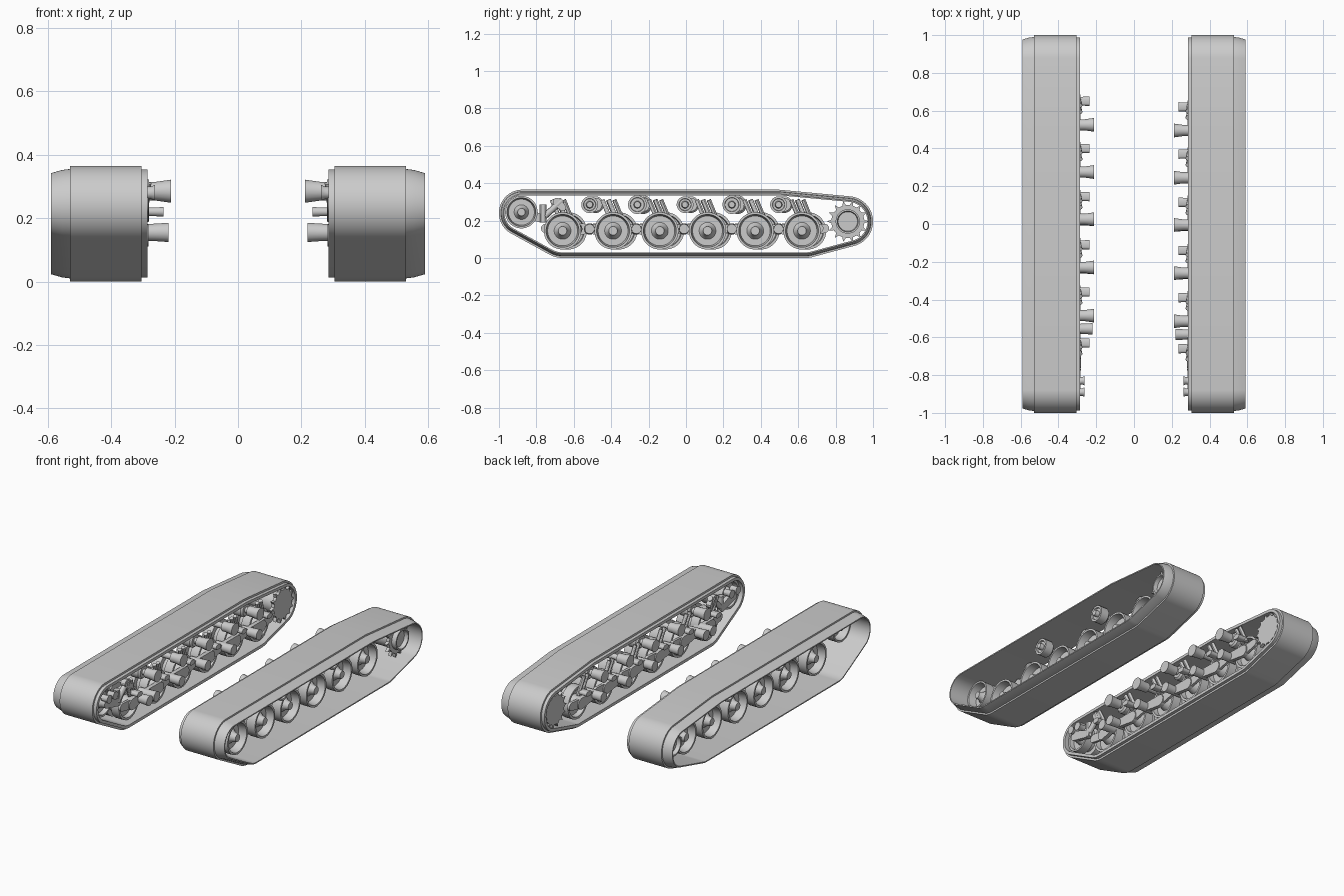
import bpy, bmesh
from math import cos, sin, pi, radians
from mathutils import Vector

if "Cube" in bpy.data.objects:
    bpy.data.objects.remove(bpy.data.objects["Cube"])

steel = bpy.data.materials.new("plain_grey")
steel.use_nodes = True
GREY = (0.6, 0.6, 0.6, 1)
steel.diffuse_color = GREY
steel.node_tree.nodes["Principled BSDF"].inputs["Base Color"].default_value = GREY


def finish(name, bm):
    bmesh.ops.recalc_face_normals(bm, faces=bm.faces)
    mesh = bpy.data.meshes.new(name)
    bm.to_mesh(mesh)
    bm.free()
    mesh.materials.append(steel)
    for p in mesh.polygons:
        p.use_smooth = True
    mesh.set_sharp_from_angle(angle=radians(30))
    obj = bpy.data.objects.new(name, mesh)
    bpy.context.collection.objects.link(obj)
    return obj


def outline(circles, offset, n):
    """Belt wrapped round circles (y, z, radius), moved outward by offset."""
    pts = []
    for i in range(n):
        a = 2 * pi * (i + 0.5) / n
        c, s = cos(a), sin(a)
        y, z, r = max(circles, key=lambda k: k[0] * c + k[1] * s + k[2])
        pts.append((y + (r + offset) * c, z + (r + offset) * s))
    return pts


def loft(name, side, circles, rings, n=24, closed=False):
    """Sweep the belt outline across x through rings of (x, offset)."""
    bm = bmesh.new()
    loops = [[bm.verts.new((side * x, y, z)) for y, z in outline(circles, off, n)]
             for x, off in rings]
    pairs = list(zip(loops, loops[1:]))
    if closed:
        pairs.append((loops[-1], loops[0]))
    else:
        bm.faces.new(loops[0])
        bm.faces.new(loops[-1])
    for a, b in pairs:
        for i in range(n):
            j = (i + 1) % n
            bm.faces.new((a[i], a[j], b[j], b[i]))
    return finish(name, bm)


def rod(name, a, b, r):
    a, b = Vector(a), Vector(b)
    bm = bmesh.new()
    turn = (b - a).to_track_quat("Z", "Y").to_matrix().to_4x4()
    turn.translation = (a + b) / 2
    bmesh.ops.create_cone(bm, cap_ends=True, segments=12, radius1=r, radius2=r,
                          depth=(b - a).length, matrix=turn)
    return finish(name, bm)


def sprocket_ring(name, side, y, z, x0, x1, teeth=14):
    """Toothed plate."""
    bm = bmesh.new()
    loops = []
    for x in (x0, x1):
        loop = []
        for i in range(teeth * 4):
            r = 0.112 if i % 4 == 0 else 0.088
            a = 2 * pi * i / (teeth * 4)
            loop.append(bm.verts.new((side * x, y + r * cos(a), z + r * sin(a))))
        bm.faces.new(loop)
        loops.append(loop)
    for i in range(teeth * 4):
        j = (i + 1) % (teeth * 4)
        bm.faces.new((loops[0][i], loops[0][j], loops[1][j], loops[1][i]))
    return finish(name, bm)


BELT = [(-0.875, 0.24, 0.125), (0.495, 0.285, 0.08), (0.865, 0.195, 0.135),
        (0.64, 0.145, 0.145), (-0.66, 0.145, 0.145)]
BELT_SECTION = [(0.285, -0.03), (0.285, -0.012), (0.305, -0.012), (0.305, 0),
                (0.53, 0), (0.53, -0.01), (0.555, -0.013), (0.59, -0.023),
                (0.59, -0.03)]
WHEEL = [(0.3, 0.03), (0.34, 0.045), (0.34, 0.082), (0.31, 0.086), (0.31, 0.1),
         (0.365, 0.1), (0.365, 0.07), (0.4, 0.07), (0.4, 0.1), (0.46, 0.1),
         (0.46, 0.088), (0.41, 0.08), (0.41, 0.045), (0.43, 0.03), (0.46, 0.023)]
WHEEL_Y = [-0.66, -0.39, -0.14, 0.115, 0.37, 0.62]
ROLLER_Y = [-0.515, -0.26, -0.005, 0.245, 0.495]

for side, label, dy in ((1, "left", 0), (-1, "right", 0.03)):
    # Track belt
    loft(f"{label}_track_belt", side, BELT, BELT_SECTION, 96, closed=True)

    # Road wheels with swing arms, pivots and shock absorbers
    for i, y0 in enumerate(WHEEL_Y):
        y = y0 + dy
        tag = f"{label}_{i + 1}"
        loft(f"road_wheel_{tag}", side, [(y, 0.145, 0)], WHEEL, 32)
        pivot, tip = (y + 0.075, y - 0.09) if i == 0 else (y - 0.125, y + 0.09)
        loft(f"swing_arm_{tag}", side, [(y, 0.145, 0.035), (pivot, 0.155, 0.026)],
             [(0.283, 0), (0.308, 0)])
        loft(f"arm_tip_{tag}", side, [(y, 0.145, 0.03), (tip, 0.158, 0.025)],
             [(0.29, 0), (0.306, 0)])
        loft(f"arm_pivot_{tag}", side, [(pivot, 0.155, 0)],
             [(0.22, 0.031), (0.26, 0.028), (0.34, 0.026)], 16)
        loft(f"shock_mount_{tag}", side,
             [(y - 0.01, 0.22, 0.015), (y + 0.01, 0.22, 0.015)],
             [(0.235, 0), (0.3, -0.002)], 16)
        for k in (-0.012, 0.022):
            rod(f"shock_absorber_{tag}", (side * 0.297, y + k, 0.2),
                (side * 0.285, y + k - 0.045, 0.31), 0.012)

    # Return rollers, alternately inboard and outboard
    for i, y0 in enumerate(ROLLER_Y):
        y = y0 + dy
        tag = f"{label}_{i + 1}"
        x = 0.43 if i % 2 else 0.31
        r = 0.05 if i % 2 else 0.045
        loft(f"return_roller_{tag}", side, [(y, 0.285, 0)],
             [(x, r - 0.01), (x + 0.01, r), (x + 0.065, r), (x + 0.065, r - 0.012),
              (x + 0.055, r - 0.014), (x + 0.055, 0.02), (x + 0.08, 0.016)])
        loft(f"roller_bracket_{tag}", side, [(y, 0.285, 0)],
             [(0.212, 0.037), (0.26, 0.03), (0.29, 0.03), (0.29, 0.018),
              (x + 0.02, 0.018)], 16)

    # Front idler with crank and tensioner
    loft(f"{label}_idler", side, [(-0.88, 0.245, 0)],
         [(x, r * 0.87) for x, r in WHEEL], 32)
    loft(f"{label}_idler_crank", side, [(-0.88, 0.245, 0.03), (-0.77, 0.21, 0.022)],
         [(0.283, 0), (0.308, 0)])
    for y in (-0.83, -0.89):
        loft(f"{label}_idler_bolt", side, [(y, 0.28, 0.0)],
             [(0.262, 0.026), (0.275, 0.02), (0.31, 0.02)], 12)
    rod(f"{label}_tensioner", (side * 0.3, -0.765, 0.19), (side * 0.3, -0.765, 0.285), 0.019)
    rod(f"{label}_tension_rod", (side * 0.297, -0.77, 0.21), (side * 0.297, -0.66, 0.31), 0.017)
    loft(f"{label}_tension_bracket", side, [(-0.69, 0.3, 0.022), (-0.66, 0.27, 0.02)],
         [(0.28, 0), (0.312, 0)], 12)

    # Rear drive sprocket
    for k, x in enumerate((0.295, 0.48)):
        sprocket_ring(f"{label}_sprocket_plate_{k + 1}", side, 0.865, 0.195, x, x + 0.02)
    loft(f"{label}_sprocket_drum", side, [(0.865, 0.195, 0)],
         [(0.3, 0.065), (0.53, 0.065), (0.53, 0.056), (0.505, 0.052)], 32)
